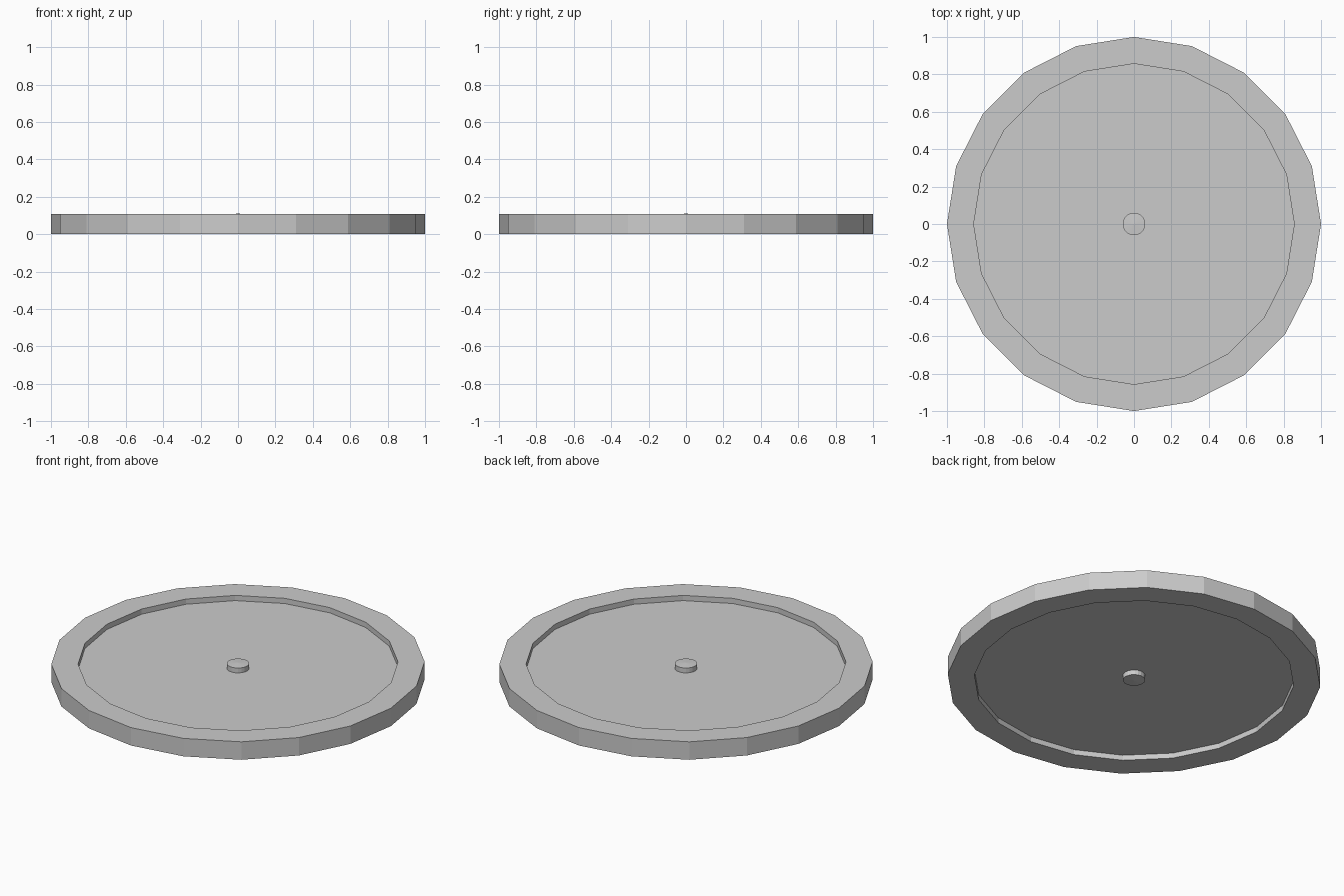
import bpy, bmesh, math

cube = bpy.data.objects.get("Cube")
if cube:
    bpy.data.objects.remove(cube, do_unlink=True)

SIDES = 20
MID = 0.055          # mid height of the disc
RIM_HALF = 0.053     # half thickness of the rim
WEB_HALF = 0.022     # half thickness of the recessed plate

grey = bpy.data.materials.new("light_grey")
grey.use_nodes = True
grey.diffuse_color = (0.6, 0.6, 0.6, 1)
grey.node_tree.nodes["Principled BSDF"].inputs["Base Color"].default_value = (0.6, 0.6, 0.6, 1)


def lathe(name, profile):
    """Turn a half profile (radius, height above mid) into a disc, mirrored below mid."""
    outline = profile + [(r, -h) for r, h in reversed(profile)]
    bm = bmesh.new()
    verts = [bm.verts.new((r, 0, MID + h)) for r, h in outline]
    edges = [bm.edges.new(pair) for pair in zip(verts, verts[1:])]
    bmesh.ops.spin(bm, geom=verts + edges, cent=(0, 0, 0), axis=(0, 0, 1),
                   angle=math.tau, steps=SIDES, use_merge=True)
    bmesh.ops.remove_doubles(bm, verts=bm.verts, dist=0.0001)
    bmesh.ops.recalc_face_normals(bm, faces=bm.faces)
    mesh = bpy.data.meshes.new(name)
    bm.to_mesh(mesh)
    bm.free()
    mesh.materials.append(grey)
    obj = bpy.data.objects.new(name, mesh)
    bpy.context.collection.objects.link(obj)
    return obj


# Wheel disc: thin plate with a raised rim on both faces
lathe("wheel_disc", [(0, WEB_HALF), (0.857, WEB_HALF), (0.857, RIM_HALF), (1, RIM_HALF)])

# Hub pin: shallow domed caps standing out of both recesses
lathe("hub_pin", [(0, MID), (0.06, RIM_HALF - 0.002)])
